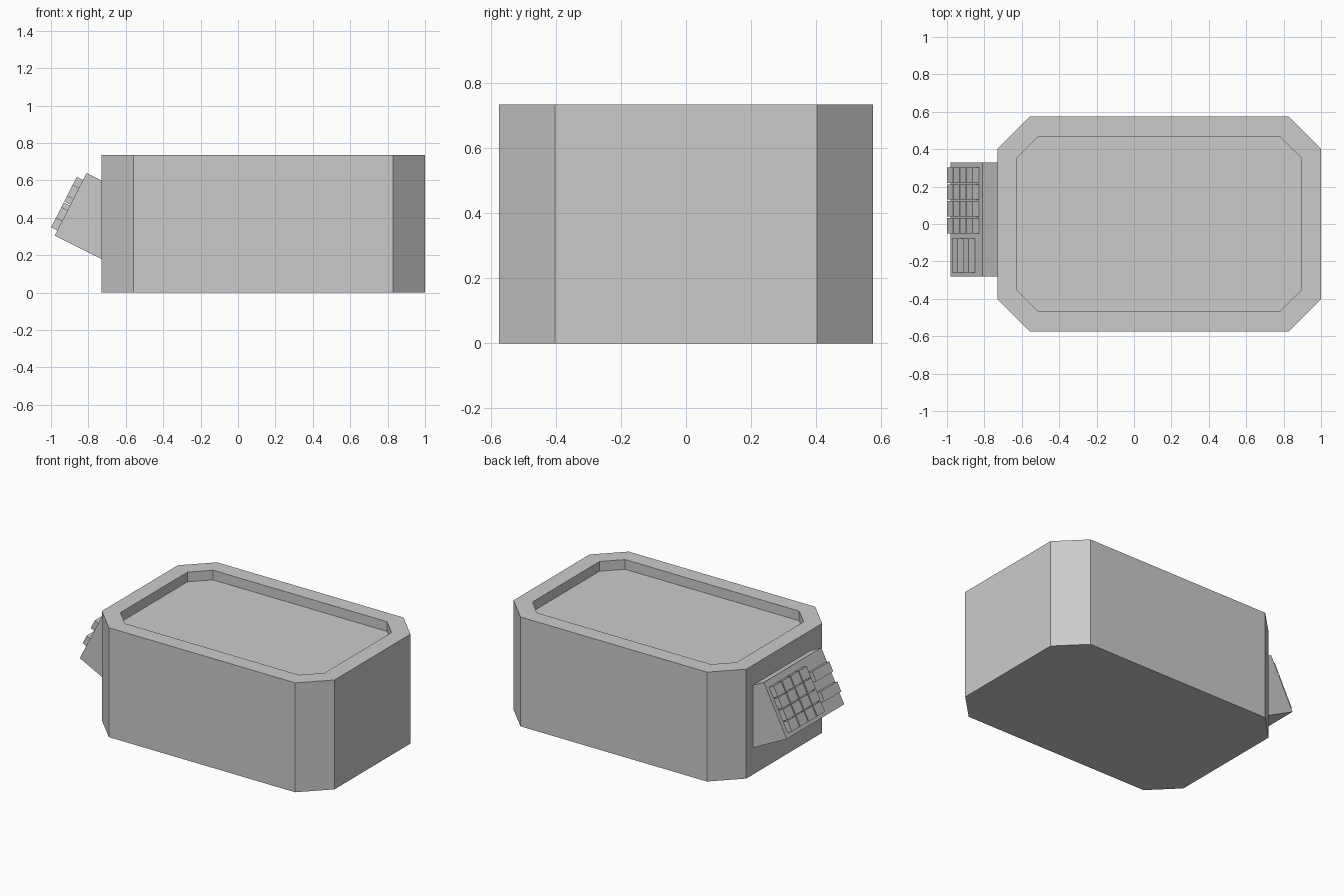
import bpy, bmesh, math
from mathutils import Vector

if "Cube" in bpy.data.objects:
    bpy.data.objects.remove(bpy.data.objects["Cube"])


def make_object(name, bm):
    bmesh.ops.recalc_face_normals(bm, faces=bm.faces)
    mesh = bpy.data.meshes.new(name)
    bm.to_mesh(mesh)
    bm.free()
    obj = bpy.data.objects.new(name, mesh)
    bpy.context.collection.objects.link(obj)
    return obj


def octagon(x0, x1, hy, c, z):
    return [(x0 + c, -hy, z), (x1 - c, -hy, z), (x1, -hy + c, z), (x1, hy - c, z),
            (x1 - c, hy, z), (x0 + c, hy, z), (x0, hy - c, z), (x0, -hy + c, z)]


# Chamfered tub: stacked octagon rings, capped at the base and the sunken top
bm = bmesh.new()
outer = (-0.73, 1.0, 0.575, 0.172)
inner = (-0.625, 0.892, 0.468, 0.112)
rings = [[bm.verts.new(p) for p in octagon(*dims, z)]
         for dims, z in ((outer, 0), (outer, 0.735), (inner, 0.735), (inner, 0.67))]
for a, b in zip(rings, rings[1:]):
    for i in range(8):
        j = (i + 1) % 8
        bm.faces.new((a[i], a[j], b[j], b[i]))
bm.faces.new(rings[0])
bm.faces.new(rings[-1])
make_object("tub_body", bm)


def add_prism(bm, profile, y0, y1):
    """Extrude an x-z profile from y0 to y1."""
    a = [bm.verts.new((x, y0, z)) for x, z in profile]
    b = [bm.verts.new((x, y1, z)) for x, z in profile]
    n = len(a)
    for i in range(n):
        bm.faces.new((a[i], a[(i + 1) % n], b[(i + 1) % n], b[i]))
    bm.faces.new(a)
    bm.faces.new(b)


# Sloped control panel on the left end
low, high = Vector((-0.98, 0.305)), Vector((-0.81, 0.64))
bm = bmesh.new()
add_prism(bm, [(-0.73, 0.18), low, high, (-0.73, 0.60)], -0.28, 0.33)
make_object("control_panel", bm)

u = (high - low).normalized()
n = Vector((-u.y, u.x))


def add_key(bm, s0, s1, y0, y1, t=0.037):
    """Block standing on the slope between distances s0 and s1."""
    base0, base1 = low + u * s0, low + u * s1
    add_prism(bm, [base0, base0 + n * t, base1 + n * t, base1], y0, y1)


# Keypad of four by four keys
bm = bmesh.new()
for row in range(4):
    for col in range(4):
        s, y = 0.031 + row * 0.077, -0.05 + col * 0.09
        add_key(bm, s, s + 0.071, y, y + 0.082)
make_object("keypad_keys", bm)

# Two wide buttons beside the keypad
bm = bmesh.new()
for s in (0.086, 0.219):
    add_key(bm, s, s + 0.066, -0.258, -0.078)
make_object("wide_buttons", bm)
